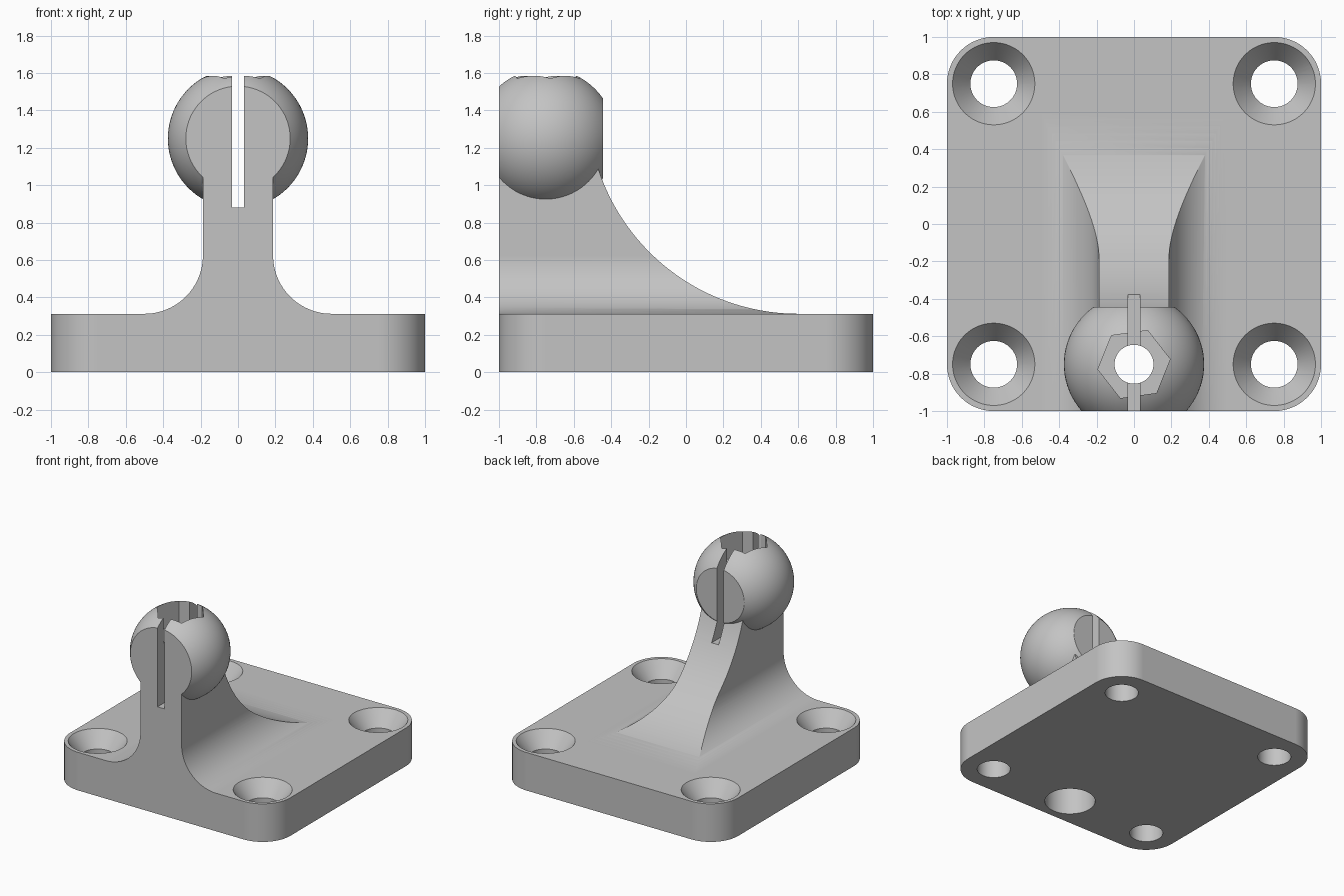
import bpy, bmesh
from math import sin, cos, pi, radians
from mathutils import Matrix, Vector

if "Cube" in bpy.data.objects:
    bpy.data.objects.remove(bpy.data.objects["Cube"], do_unlink=True)

PLATE = 0.3125      # plate thickness
BALL = 0.375        # ball radius
BALL_Y, BALL_Z = -0.75, 1.25
HOLE = 0.75         # screw hole offset

grey = bpy.data.materials.new("plain grey")
grey.use_nodes = True
grey.diffuse_color = (0.55, 0.55, 0.55, 1)
grey.node_tree.nodes["Principled BSDF"].inputs["Base Color"].default_value = grey.diffuse_color


def finish(name, bm):
    bmesh.ops.recalc_face_normals(bm, faces=bm.faces[:])
    mesh = bpy.data.meshes.new(name)
    bm.to_mesh(mesh)
    bm.free()
    mesh.materials.append(grey)
    obj = bpy.data.objects.new(name, mesh)
    bpy.context.collection.objects.link(obj)
    return obj


def prism(name, points, move):
    """Closed profile of 3D points, extruded along move."""
    bm = bmesh.new()
    face = bm.faces.new([bm.verts.new(p) for p in points])
    new = bmesh.ops.extrude_face_region(bm, geom=[face])["geom"]
    verts = [v for v in new if isinstance(v, bmesh.types.BMVert)]
    bmesh.ops.translate(bm, verts=verts, vec=Vector(move))
    return finish(name, bm)


def cone(name, x, y, z0, z1, r0, r1, sides=64, turn=0):
    bm = bmesh.new()
    place = Matrix.Translation((x, y, (z0 + z1) / 2)) @ Matrix.Rotation(turn, 4, "Z")
    bmesh.ops.create_cone(bm, cap_ends=True, segments=sides, radius1=r0, radius2=r1,
                          depth=z1 - z0, matrix=place)
    return finish(name, bm)


def box(name, low, high):
    x0, y0, z0 = low
    x1, y1, z1 = high
    return prism(name, [(x0, y0, z0), (x1, y0, z0), (x1, y1, z0), (x0, y1, z0)], (0, 0, z1 - z0))


def arc(cx, cy, r, start, end, steps):
    angles = [radians(start + (end - start) * i / steps) for i in range(steps + 1)]
    return [(cx + r * cos(a), cy + r * sin(a)) for a in angles]


def boolean(target, tool, operation):
    mod = target.modifiers.new(operation, "BOOLEAN")
    mod.operation, mod.solver, mod.object = operation, "EXACT", tool
    bpy.context.view_layer.objects.active = target
    bpy.ops.object.modifier_apply(modifier=mod.name)
    bpy.data.objects.remove(tool, do_unlink=True)


# Plate with rounded corners
corners = []
for cx, cy, a in ((1, 1, 0), (-1, 1, 90), (-1, -1, 180), (1, -1, 270)):
    corners += arc(cx * HOLE, cy * HOLE, 0.25, a, a + 90, 16)
mount = prism("ball_mount", [(x, y, 0) for x, y in corners], (0, 0, PLATE))

# Neck: flared front profile crossed with a swept back profile
flare = arc(0.5, PLATE * 2, PLATE, 270, 180, 24)
half = [(0.5, 0.15)] + flare + [(0.1875, BALL_Z)]
outline = half + [(-x, z) for x, z in reversed(half)]
neck = prism("neck", [(x, -1, z) for x, z in outline], (0, 2, 0))
sweep = arc(0.6, PLATE + 1.125, 1.125, 270, 190, 40)
side = [(-1.2, 0.1), (0.6, 0.1)] + sweep + [(-1.2, sweep[-1][1])]
boolean(neck, prism("sweep", [(-1.5, y, z) for y, z in side], (3, 0, 0)), "INTERSECT")

# Ball with flats at the front and back
bm = bmesh.new()
bmesh.ops.create_uvsphere(bm, u_segments=80, v_segments=48, radius=BALL,
                          matrix=Matrix.Translation((0, BALL_Y, BALL_Z)))
ball = finish("ball", bm)
boolean(ball, box("flats", (-1, -1, 0), (1, -0.445, 2)), "INTERSECT")

boolean(neck, ball, "UNION")
boolean(mount, neck, "UNION")

# Clamping slot, hexagonal nut pocket, bolt shaft and bolt head recess
boolean(mount, box("slot", (-0.0315, -1.5, 0.88), (0.0315, 0.3, 2)), "DIFFERENCE")
boolean(mount, cone("nut", 0, BALL_Y, 1.375, 2, 0.195, 0.195, 6, radians(38)), "DIFFERENCE")
boolean(mount, cone("shaft", 0, BALL_Y, -0.5, 1.8, 0.104, 0.104), "DIFFERENCE")
boolean(mount, cone("head", 0, BALL_Y, -0.5, 0.45, 0.19, 0.19), "DIFFERENCE")

# Countersunk corner holes
for sx in (-1, 1):
    for sy in (-1, 1):
        x, y = sx * HOLE, sy * HOLE
        boolean(mount, cone("hole", x, y, -0.2, 0.5, 0.125, 0.125), "DIFFERENCE")
        boolean(mount, cone("sink", x, y, PLATE - 0.125, PLATE + 0.125, 0.125, 0.315), "DIFFERENCE")

# Smooth curved faces, keep edges sharp and flats flat
bpy.ops.object.select_all(action="DESELECT")
mount.select_set(True)
bpy.context.view_layer.objects.active = mount
bpy.ops.object.shade_smooth_by_angle(angle=radians(25))
weighted = mount.modifiers.new("flat faces", "WEIGHTED_NORMAL")
weighted.keep_sharp = True
